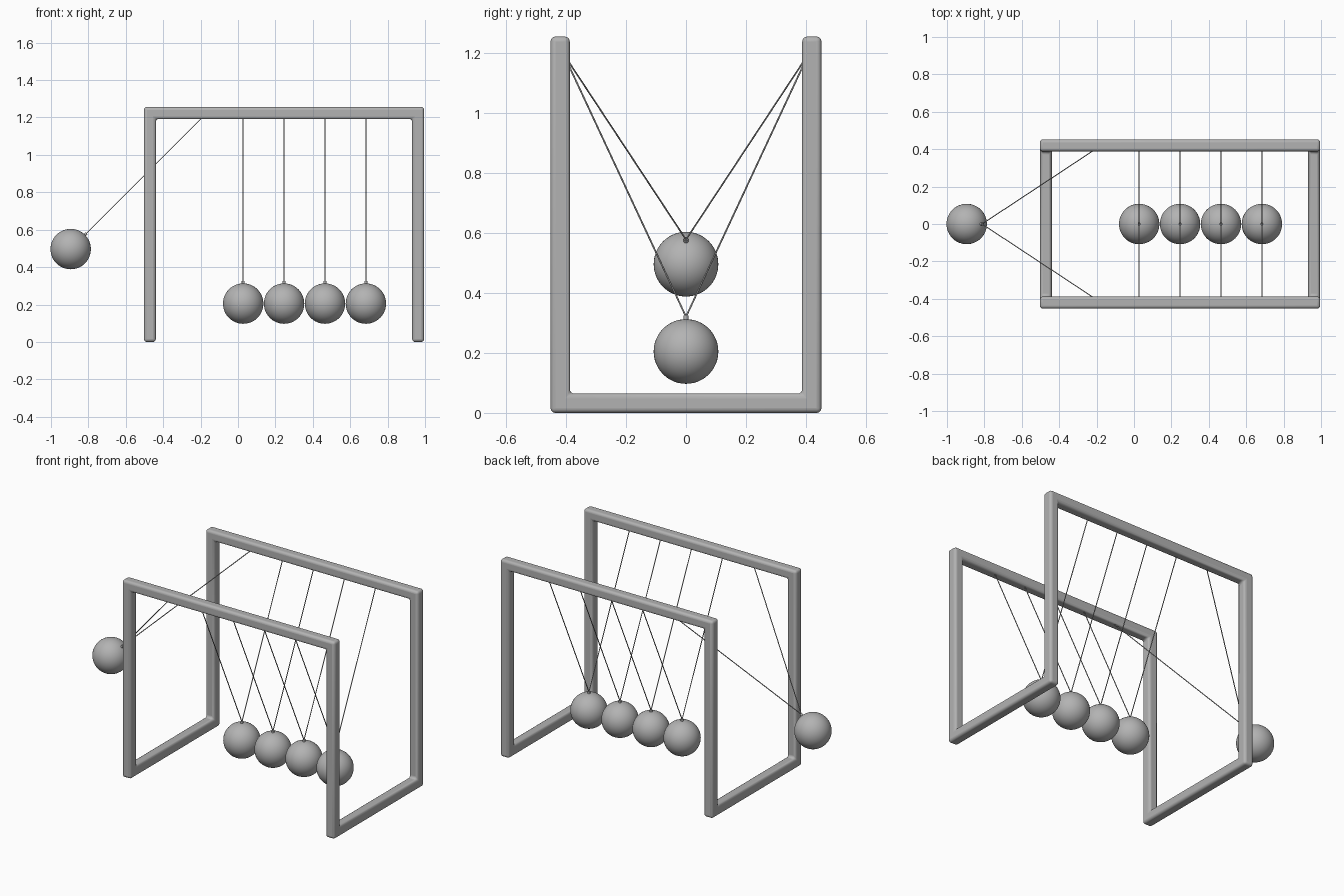
import bpy, bmesh
from math import radians
from mathutils import Vector, Matrix

cube = bpy.data.objects.get("Cube")
if cube:
    bpy.data.objects.remove(cube)

steel = bpy.data.materials.new("grey steel")
steel.use_nodes = True
COLOUR = (0.45, 0.45, 0.45, 1)
steel.diffuse_color = COLOUR
steel.node_tree.nodes["Principled BSDF"].inputs["Base Color"].default_value = COLOUR


def add_object(name, bm):
    bmesh.ops.recalc_face_normals(bm, faces=bm.faces)
    mesh = bpy.data.meshes.new(name)
    bm.to_mesh(mesh)
    bm.free()
    mesh.materials.append(steel)
    obj = bpy.data.objects.new(name, mesh)
    bpy.context.collection.objects.link(obj)
    bpy.ops.object.select_all(action="DESELECT")
    obj.select_set(True)
    bpy.context.view_layer.objects.active = obj
    return obj


def add_rod(bm, a, b, radius, sides=8):
    axis = b - a
    turn = axis.to_track_quat("Z", "Y").to_matrix().to_4x4()
    bmesh.ops.create_cone(bm, cap_ends=True, segments=sides, radius1=radius, radius2=radius,
                          depth=axis.length, matrix=Matrix.Translation((a + b) / 2) @ turn)


# Frame: one continuous square bar, mitred at each of its eight corners
HALF = 0.032
X0, X1, Y, Z0, Z1 = -0.471, 0.963, 0.42, HALF, 1.224
path = [Vector(p) for p in (
    (X0, -Y, Z0), (X0, -Y, Z1), (X1, -Y, Z1), (X1, -Y, Z0),
    (X1, Y, Z0), (X1, Y, Z1), (X0, Y, Z1), (X0, Y, Z0))]
count = len(path)
bm = bmesh.new()
corners = []
for i, point in enumerate(path):
    d_in = (point - path[i - 1]).normalized()
    d_out = (path[(i + 1) % count] - point).normalized()
    normal = d_in.cross(d_out)
    offsets = [s * HALF * (d_out - d_in) + t * HALF * normal for s in (-1, 1) for t in (-1, 1)]
    corners.append([(o, bm.verts.new(point + o)) for o in offsets])
for i in range(count):
    axis = (path[(i + 1) % count] - path[i]).normalized()
    u = Vector((axis.z, axis.x, axis.y))
    v = axis.cross(u)
    rings = []
    for corner in (corners[i], corners[(i + 1) % count]):
        rings.append([next(vert for o, vert in corner if o.dot(u) * a > 0 and o.dot(v) * b > 0)
                      for a, b in ((1, 1), (-1, 1), (-1, -1), (1, -1))])
    for k in range(4):
        n = (k + 1) % 4
        bm.faces.new((rings[0][k], rings[0][n], rings[1][n], rings[1][k]))
frame = add_object("frame", bm)
bevel = frame.modifiers.new("rounded edges", "BEVEL")
bevel.width = 0.016
bevel.segments = 4
bevel.limit_method = "ANGLE"
bpy.ops.object.shade_smooth_by_angle(angle=radians(40))

# Pendulums: ball, hook and a pair of strings, swung about the rail pivot
PIVOT_Z, LENGTH, RADIUS, SPACING = 1.2, 0.995, 0.108, 0.2187
HOOK = RADIUS + 0.012


def add_pendulum(index, angle):
    swing = (Matrix.Translation((-0.191 + index * SPACING, 0, PIVOT_Z))
             @ Matrix.Rotation(radians(angle), 4, "Y"))
    centre = Vector((0, 0, -LENGTH))
    tip = centre + Vector((0, 0, HOOK))

    ball = bmesh.new()
    bmesh.ops.create_uvsphere(ball, u_segments=48, v_segments=24, radius=RADIUS,
                              matrix=Matrix.Translation(centre))
    hook = bmesh.new()
    add_rod(hook, centre + Vector((0, 0, RADIUS - 0.01)), tip, 0.008, 12)
    strings = bmesh.new()
    for side in (-1, 1):
        add_rod(strings, tip - Vector((0, 0, 0.004)), Vector((0, side * 0.41, 0)), 0.0028)
    for name, part in (("ball", ball), ("hook", hook), ("strings", strings)):
        obj = add_object(f"{name}_{index + 1}", part)
        obj.matrix_world = swing
        bpy.ops.object.shade_smooth_by_angle(angle=radians(50))


for number in range(5):
    add_pendulum(number, 45 if number == 0 else 0)
